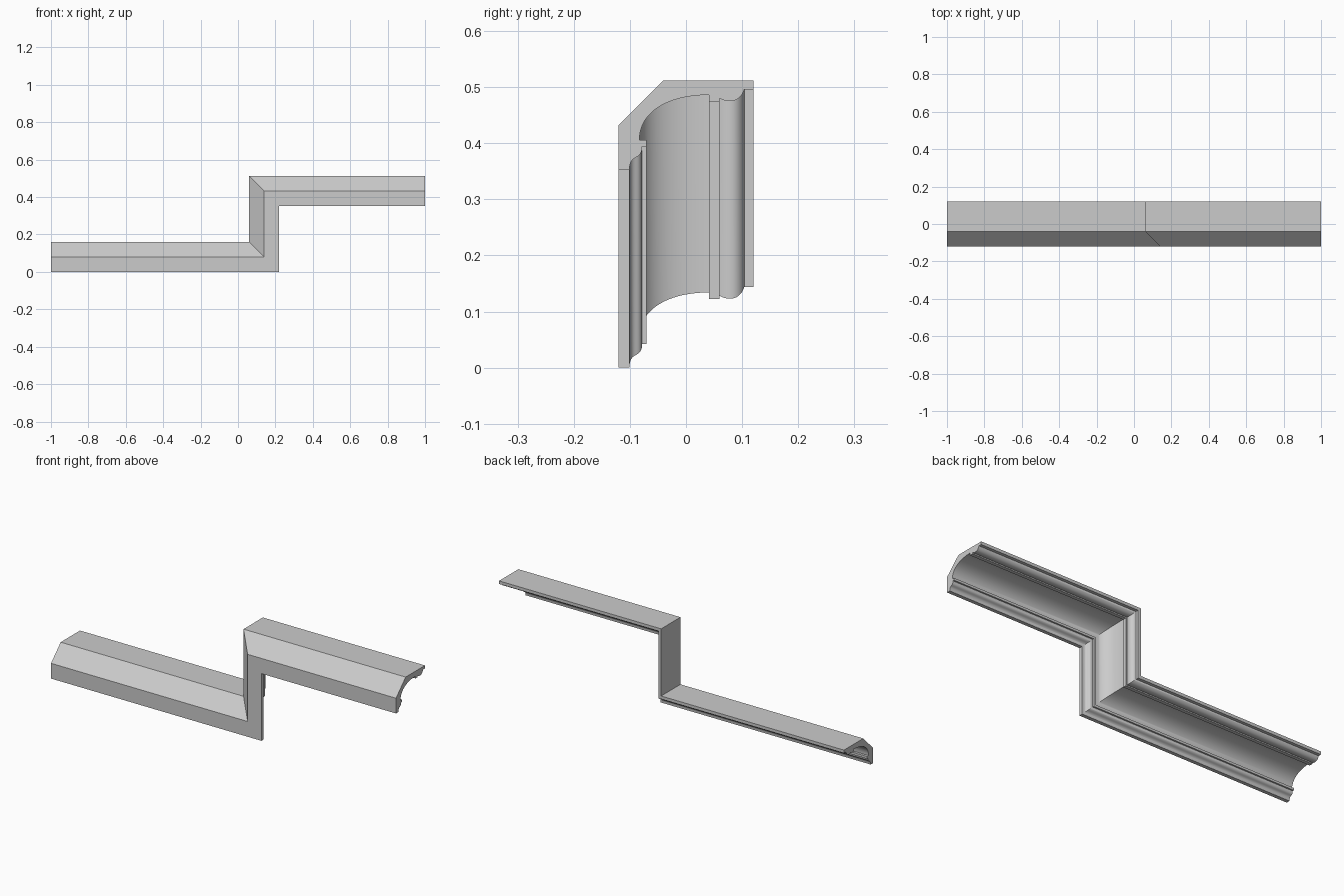
import bpy, bmesh, math

if "Cube" in bpy.data.objects:
    bpy.data.objects.remove(bpy.data.objects["Cube"])


def bezier(p0, p1, p2, p3, n):
    """Points of a cubic curve, both ends included."""
    pts = []
    for i in range(n + 1):
        t = i / n
        w = ((1 - t) ** 3, 3 * t * (1 - t) ** 2, 3 * t * t * (1 - t), t ** 3)
        pts.append(tuple(sum(k * p[a] for k, p in zip(w, (p0, p1, p2, p3))) for a in (0, 1)))
    return pts


# Moulding cross-section: (y, offset outward from the sweep line)
profile = [(-0.12, 0.0), (-0.12, 0.08), (-0.04, 0.16), (0.12, 0.16), (0.12, 0.144)]
# back ogee and fillet
profile += bezier((0.104, 0.144), (0.097, 0.122), (0.078, 0.118), (0.06, 0.128), 14)
profile += [(0.06, 0.122), (0.041, 0.122)]
# large cove
profile += bezier((0.041, 0.134), (-0.03, 0.134), (-0.083, 0.105), (-0.083, 0.054), 24)
# front fillet and ogee
profile += [(-0.07, 0.054), (-0.07, 0.042)]
profile += bezier((-0.078, 0.042), (-0.079, 0.014), (-0.1, 0.032), (-0.101, 0.0), 14)

# Stepped path: (x, z, mitre x factor, mitre z factor)
path = [(-1.0, 0.0, 0, 1), (0.22, 0.0, -1, 1), (0.22, 0.352, -1, 1), (1.0, 0.352, 0, 1)]

# Sweep the section along the path with mitred corners and capped ends
bm = bmesh.new()
rings = [[bm.verts.new((x + mx * d, y, z + mz * d)) for y, d in profile]
         for x, z, mx, mz in path]
n = len(profile)
for a, b in zip(rings, rings[1:]):
    for i in range(n):
        j = (i + 1) % n
        bm.faces.new((a[i], a[j], b[j], b[i]))
bm.faces.new(rings[0])
bm.faces.new(rings[-1])
bmesh.ops.recalc_face_normals(bm, faces=bm.faces[:])

mesh = bpy.data.meshes.new("stepped_cornice_moulding")
bm.to_mesh(mesh)
bm.free()
moulding = bpy.data.objects.new("stepped_cornice_moulding", mesh)
bpy.context.collection.objects.link(moulding)
bpy.context.view_layer.objects.active = moulding
moulding.select_set(True)
bpy.ops.object.shade_smooth_by_angle(angle=math.radians(30))
